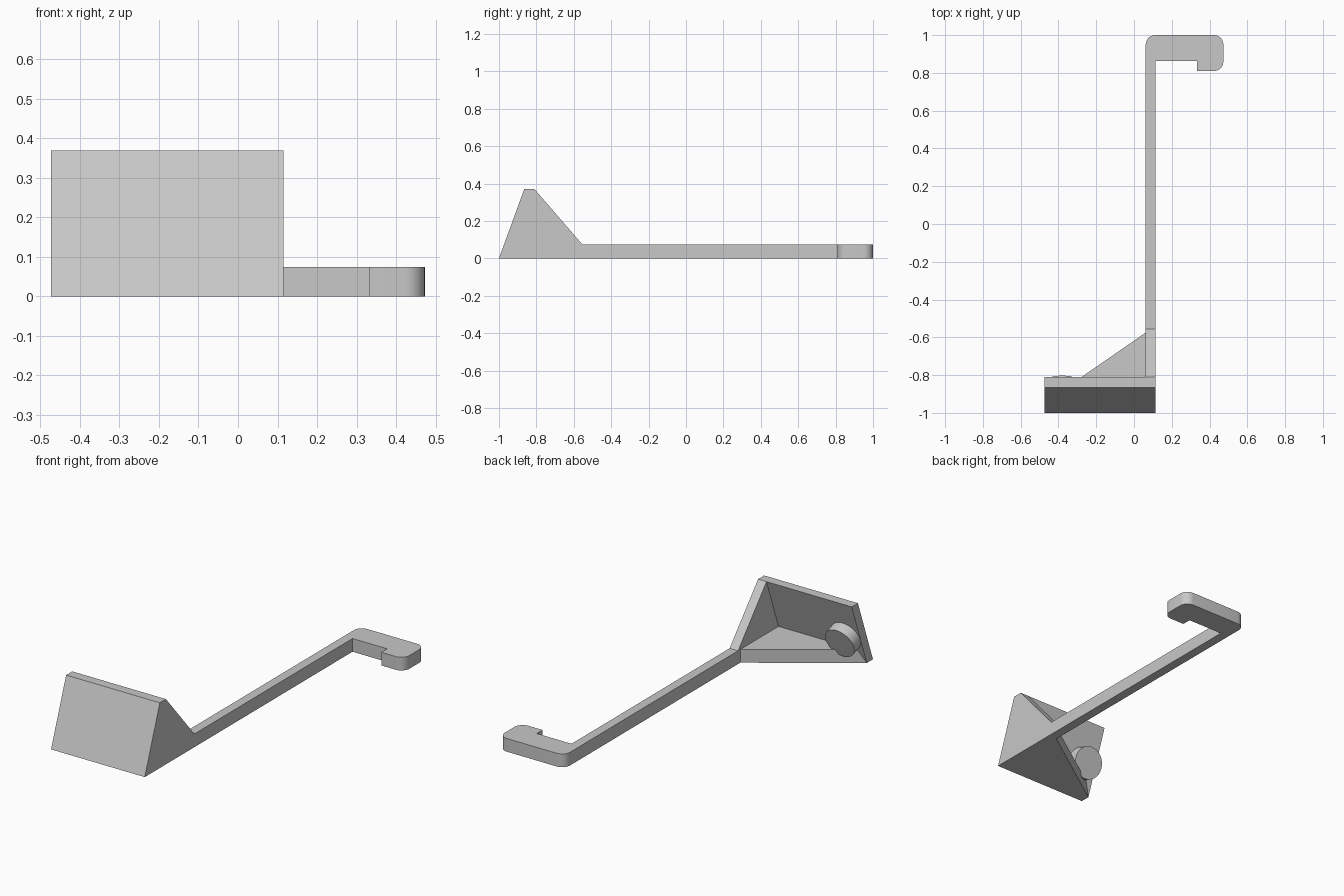
import bpy, bmesh, math
from mathutils import Matrix, Vector

if "Cube" in bpy.data.objects:
    bpy.data.objects.remove(bpy.data.objects["Cube"], do_unlink=True)

# Single grey material
GREY = (0.58, 0.58, 0.58, 1)
mat = bpy.data.materials.new("plain grey")
mat.use_nodes = True
mat.diffuse_color = GREY
mat.node_tree.nodes["Principled BSDF"].inputs["Base Color"].default_value = GREY

H = 0.075                     # height of the bar
IN, OUT = 0.062, 0.115        # bar sides in x
LEFT = -0.473                 # far edge of the plate
TILT = math.atan2(0.135, 0.37)


def make(name, bm):
    bmesh.ops.recalc_face_normals(bm, faces=bm.faces)
    me = bpy.data.meshes.new(name)
    bm.to_mesh(me)
    bm.free()
    me.materials.append(mat)
    ob = bpy.data.objects.new(name, me)
    bpy.context.collection.objects.link(ob)
    return ob


def prism(name, points, offset):
    """Extrude a flat outline by an offset vector."""
    bm = bmesh.new()
    face = bm.faces.new([bm.verts.new(p) for p in points])
    new = bmesh.ops.extrude_face_region(bm, geom=[face])["geom"]
    verts = [v for v in new if isinstance(v, bmesh.types.BMVert)]
    bmesh.ops.translate(bm, verts=verts, vec=Vector(offset))
    return make(name, bm)


def side_prism(name, yz, x0, x1):
    return prism(name, [(x0, y, z) for y, z in yz], (x1 - x0, 0, 0))


def floor_prism(name, xy):
    return prism(name, [(x, y, 0) for x, y in xy], (0, 0, H))


def bore(name, x, radius, start, end, sides):
    """Cylinder square to the tilted plate, between two depths from its front."""
    bm = bmesh.new()
    bmesh.ops.create_cone(bm, cap_ends=True, segments=sides, radius1=radius,
                          radius2=radius, depth=end - start)
    z = 0.168
    bm.transform(Matrix.Translation((x, -1 + z * math.tan(TILT), z))
                 @ Matrix.Rotation(-math.pi / 2 - TILT, 4, 'X')
                 @ Matrix.Translation((0, 0, (start + end) / 2))
                 @ Matrix.Rotation(math.pi / sides, 4, 'Z'))
    return make(name, bm)


def combine(target, tool, operation):
    mod = target.modifiers.new(operation, 'BOOLEAN')
    mod.operation = operation
    mod.solver = 'EXACT'
    mod.object = tool
    bpy.context.view_layer.objects.active = target
    bpy.ops.object.modifier_apply(modifier=mod.name)
    bpy.data.objects.remove(tool, do_unlink=True)


def smooth(ob):
    bpy.ops.object.select_all(action='DESELECT')
    ob.select_set(True)
    bpy.context.view_layer.objects.active = ob
    bpy.ops.object.shade_smooth_by_angle(angle=math.radians(30))


def arc(cx, cy, r, start, steps=8):
    """Quarter turn, clockwise from the start angle in degrees."""
    return [(cx + r * math.cos(a), cy + r * math.sin(a))
            for a in (math.radians(start - 90 * i / steps) for i in range(steps + 1))]


# Tilted mounting plate with a nut boss and two screw holes
plate = side_prism("mounting_plate",
                   [(-1, 0), (-0.865, 0.37), (-0.81, 0.37), (-0.945, 0)], LEFT, OUT)
combine(plate, bore("nut_boss", -0.381, 0.09, 0.02, 0.112, 48), 'UNION')
combine(plate, bore("nut_pocket", -0.381, 0.054, 0.058, 0.2, 6), 'DIFFERENCE')
for x in (-0.381, 0.025):
    combine(plate, bore("screw_hole", x, 0.033, -0.1, 0.2, 10), 'DIFFERENCE')
smooth(plate)

# Upright gusset behind the plate
side_prism("side_gusset", [(-0.945, 0), (-0.81, 0.37), (-0.555, H), (-0.555, 0)], IN, OUT)

# Flat triangular brace along the bottom
floor_prism("bottom_brace", [(IN, -0.575), (IN, -0.945), (LEFT, -0.945)])

# Long bar ending in a rounded hook
R = 0.05
hook = floor_prism("bar_and_hook",
                   [(OUT, -0.555), (IN, -0.555)]
                   + arc(IN + R, 1 - R, R, 180)
                   + arc(0.473 - R, 1 - R, R, 90)
                   + arc(0.473 - R, 0.81 + R, R, 0)
                   + [(0.333, 0.81), (0.333, 0.862), (OUT, 0.862)])
smooth(hook)
